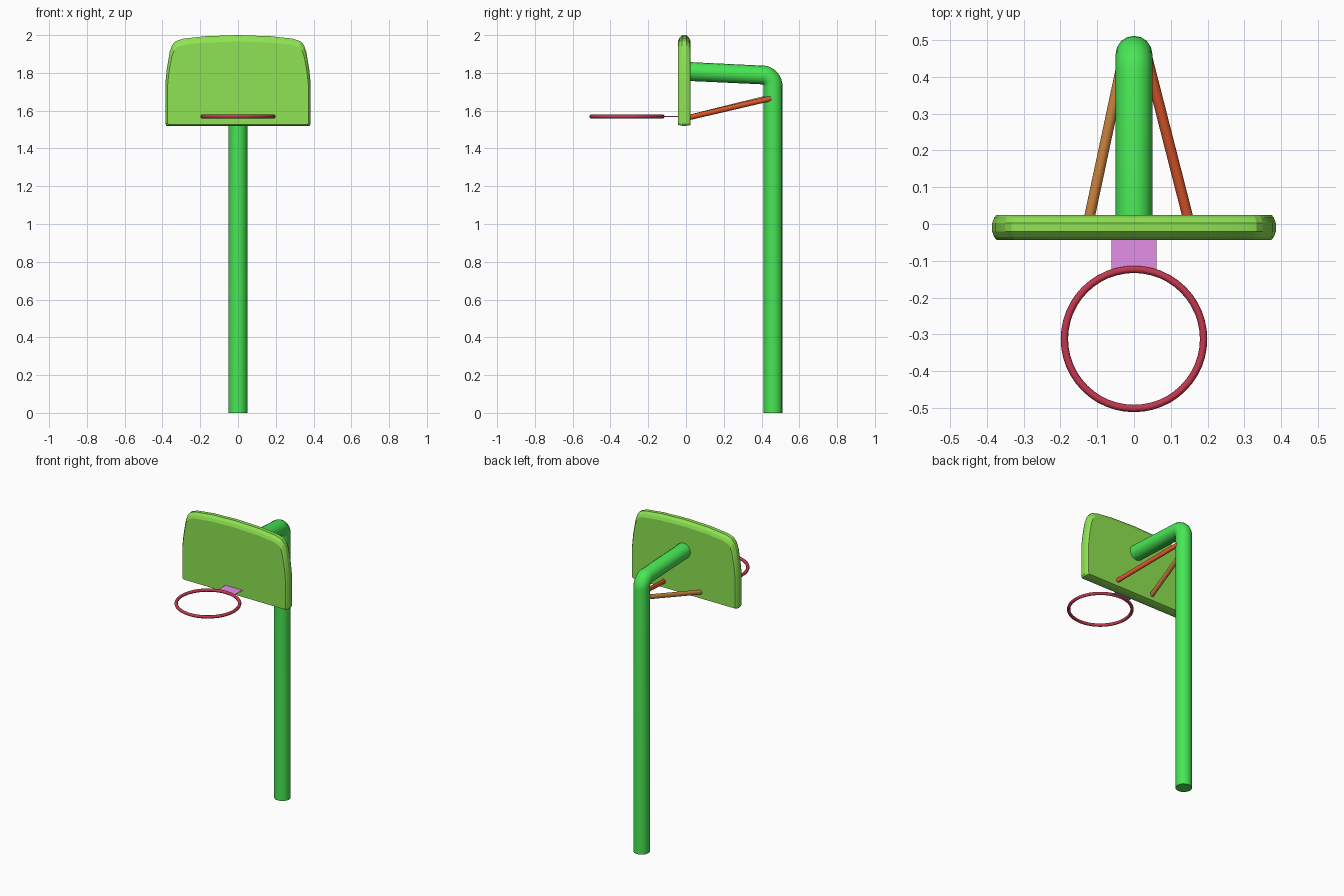
import bpy, bmesh, math

if "Cube" in bpy.data.objects:
    bpy.data.objects.remove(bpy.data.objects["Cube"])


def material(name, rgb):
    m = bpy.data.materials.new(name)
    m.diffuse_color = (*rgb, 1)
    m.use_nodes = True
    m.node_tree.nodes["Principled BSDF"].inputs["Base Color"].default_value = m.diffuse_color
    return m


GREEN = material("pole green", (0.065, 0.80, 0.09))
LIME = material("board lime", (0.27, 0.77, 0.085))
RED = material("rim crimson", (0.55, 0.04, 0.08))
PINK = material("bracket pink", (0.84, 0.30, 0.87))
ORANGE = material("brace orange", (0.76, 0.10, 0.025))
BROWN = material("brace brown", (0.72, 0.28, 0.06))


def activate(ob):
    bpy.ops.object.select_all(action='DESELECT')
    ob.select_set(True)
    bpy.context.view_layer.objects.active = ob


def tube(name, points, radius, mat, res):
    """Round capped tube along a path, as a mesh."""
    cu = bpy.data.curves.new(name, 'CURVE')
    cu.dimensions = '3D'
    cu.bevel_depth = radius
    cu.bevel_resolution = res
    cu.use_fill_caps = True
    sp = cu.splines.new('POLY')
    sp.points.add(len(points) - 1)
    for p, co in zip(sp.points, points):
        p.co = (*co, 1)
    ob = bpy.data.objects.new(name, cu)
    bpy.context.collection.objects.link(ob)
    activate(ob)
    bpy.ops.object.convert(target='MESH')
    ob = bpy.context.object
    ob.data.materials.clear()
    ob.data.materials.append(mat)
    for f in ob.data.polygons:
        f.material_index = 0
    bpy.ops.object.shade_smooth_by_angle(angle=math.radians(40))
    return ob


def mesh_object(name, bm, mat):
    bmesh.ops.recalc_face_normals(bm, faces=bm.faces)
    me = bpy.data.meshes.new(name)
    bm.to_mesh(me)
    bm.free()
    me.materials.append(mat)
    ob = bpy.data.objects.new(name, me)
    bpy.context.collection.objects.link(ob)
    return ob


# Pole with bent top and arm reaching the board
bend = [math.radians(a) for a in range(0, 88, 11)]
path = [(0, 0.461, 0)]
path += [(0, 0.40 + 0.061 * math.cos(a), 1.73 + 0.06 * math.sin(a)) for a in bend]
path += [(0, 0.0, 1.808)]
tube("pole", path, 0.05, GREEN, 6)

# Backboard: half outline mirrored, lofted through rounded layers
Z0, Z1 = 1.52, 2.0
half = [(0.378, Z0), (0.385, Z0 + 0.01), (0.385, 1.74), (0.377, 1.82), (0.362, 1.91),
        (0.35, 1.945), (0.333, 1.967), (0.29, 1.981), (0.175, 1.994)]
outline = half + [(0, Z1)] + [(-x, z) for x, z in reversed(half)]
layers = [(-0.043, 1), (-0.035, 0.45), (-0.021, 0), (0.003, 0), (0.017, 0.45), (0.025, 1)]
bm = bmesh.new()
rings = []
for y, t in layers:
    ring = []
    for x, z in outline:
        up = (z - Z0) / (Z1 - Z0)
        ring.append(bm.verts.new((x * (1 - 0.03 * t), y, z + t * (0.006 - 0.04 * up))))
    rings.append(ring)
n = len(outline)
for a, b in zip(rings, rings[1:]):
    for i in range(n):
        j = (i + 1) % n
        bm.faces.new((a[i], a[j], b[j], b[i]))
bm.faces.new(rings[0])
bm.faces.new(rings[-1])
activate(mesh_object("backboard", bm, LIME))
bpy.ops.object.shade_smooth_by_angle(angle=math.radians(12))

# Diagonal braces from the pole to the lower board
tube("right_brace", [(0.036, 0.45, 1.665), (0.151, 0.0, 1.56)], 0.0145, ORANGE, 3)
tube("left_brace", [(-0.029, 0.45, 1.672), (-0.125, 0.0, 1.56)], 0.0145, BROWN, 3)

# Rim
bpy.ops.mesh.primitive_torus_add(location=(0, -0.312, 1.569), major_radius=0.189,
                                 minor_radius=0.01, major_segments=48, minor_segments=10)
rim = bpy.context.object
rim.name = "rim"
rim.data.materials.append(RED)
bpy.ops.object.shade_smooth_by_angle(angle=math.radians(50))

# Thin bracket plate joining rim and board
bm = bmesh.new()
bmesh.ops.create_cube(bm, size=1)
for v in bm.verts:
    v.co = (v.co.x * 0.122, -0.0775 + v.co.y * 0.095, 1.569 + v.co.z * 0.003)
mesh_object("rim_bracket", bm, PINK)
